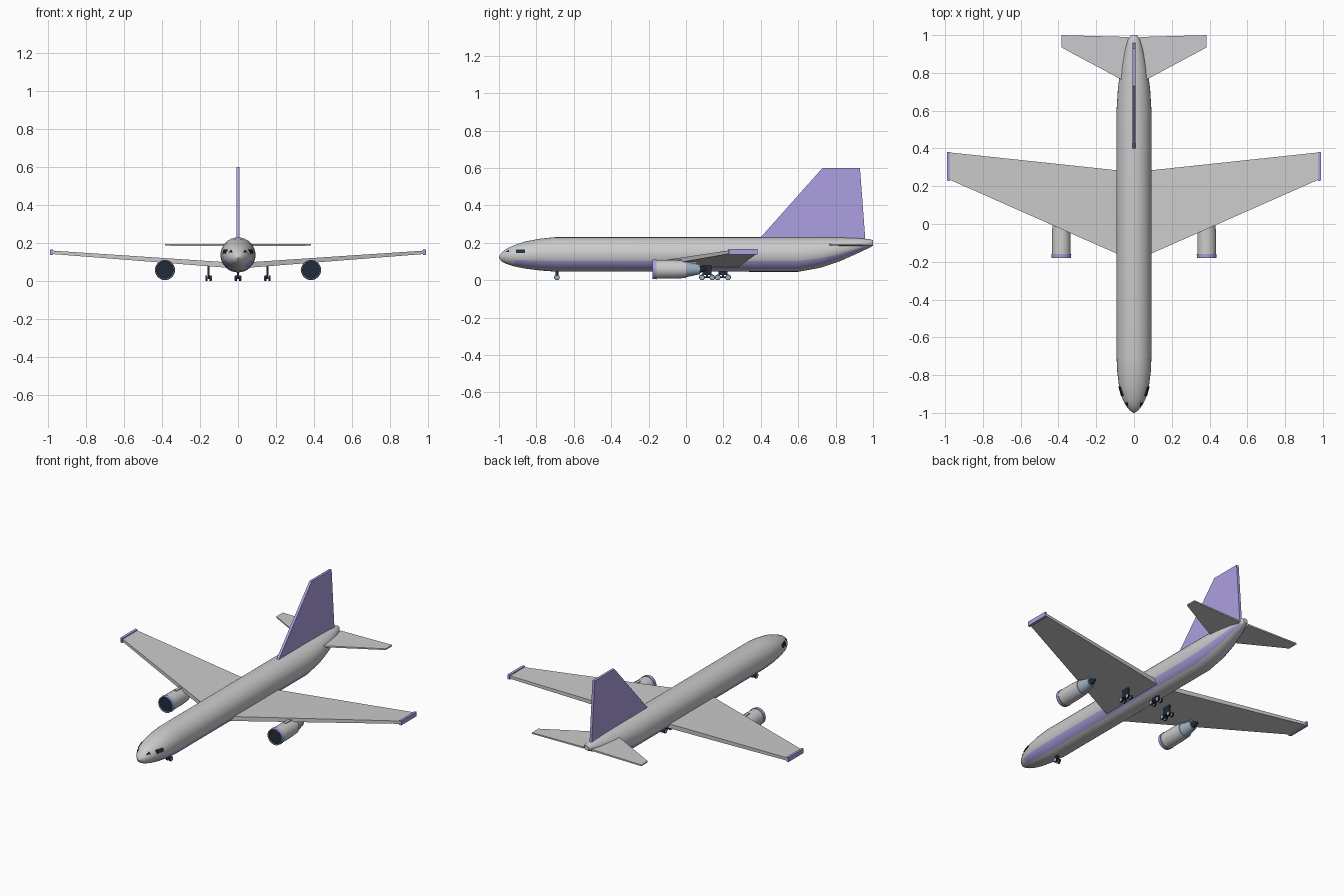
import bpy, bmesh, math
from mathutils import Vector

if "Cube" in bpy.data.objects:
    bpy.data.objects.remove(bpy.data.objects["Cube"])


def material(name, rgb):
    m = bpy.data.materials.new(name)
    m.diffuse_color = (*rgb, 1)
    m.use_nodes = True
    m.node_tree.nodes["Principled BSDF"].inputs["Base Color"].default_value = m.diffuse_color
    return m


GREY = material("light grey", (0.60, 0.60, 0.61))
PURPLE = material("lilac", (0.42, 0.35, 0.75))
DARK = material("dark navy", (0.014, 0.025, 0.04))
STEEL = material("blue grey", (0.33, 0.43, 0.53))


def loft(name, rings, mats, rule=None, smooth=False):
    """Bridge closed rings of points, cap both ends; rule(segment, index) picks the material."""
    bm = bmesh.new()
    loops = [[bm.verts.new(p) for p in ring] for ring in rings]
    n = len(loops[0])
    for s in range(len(loops) - 1):
        for i in range(n):
            j = (i + 1) % n
            f = bm.faces.new((loops[s][i], loops[s][j], loops[s + 1][j], loops[s + 1][i]))
            f.material_index = rule(s, i) if rule else 0
    for s, loop in ((0, loops[0]), (len(loops) - 2, loops[-1])):
        bm.faces.new(loop).material_index = rule(s, 0) if rule else 0
    bmesh.ops.recalc_face_normals(bm, faces=bm.faces)
    me = bpy.data.meshes.new(name)
    bm.to_mesh(me)
    bm.free()
    for m in mats:
        me.materials.append(m)
    ob = bpy.data.objects.new(name, me)
    bpy.context.collection.objects.link(ob)
    if smooth:
        bpy.ops.object.select_all(action='DESELECT')
        ob.select_set(True)
        bpy.context.view_layer.objects.active = ob
        bpy.ops.object.shade_smooth_by_angle(angle=math.radians(35))
    return ob


def ellipse(cx, y, cz, rx, rz, n):
    return [(cx + rx * math.cos(2 * math.pi * i / n), y, cz + rz * math.sin(2 * math.pi * i / n))
            for i in range(n)]


def box(name, x, y, z, mat):
    """Box from (min, max) pairs."""
    return loft(name, [[(x[0], y[0], h), (x[1], y[0], h), (x[1], y[1], h), (x[0], y[1], h)] for h in z], [mat])


def panel(name, s, root, tip, mat):
    """Wing-like slab: root and tip are (x, lead y, trail y, low z, high z)."""
    return loft(name, [[(s * x, a, lo), (s * x, b, lo), (s * x, b, hi), (s * x, a, hi)]
                       for x, a, b, lo, hi in (root, tip)], [mat])


# Fuselage stations: y, half width, bottom, top
BODY = [(-1, .004, .118, .126), (-.985, .024, .1, .148), (-.96, .044, .087, .168), (-.92, .064, .074, .187),
        (-.86, .079, .062, .207), (-.78, .089, .052, .222), (-.7, .0925, .046, .23), (.6, .0925, .045, .23),
        (.72, .085, .067, .23), (.82, .071, .1, .229), (.92, .049, .145, .225), (.98, .03, .173, .22),
        (1, .016, .184, .214)]
N = 32


def stripe(s, i):
    # lilac band low on both flanks
    side = i if i >= 24 else 47 - i
    return 1 if 27 <= side <= 29 and 3 <= s <= 10 else 0


loft("fuselage", [ellipse(0, y, (b + t) / 2, w, (t - b) / 2, N) for y, w, b, t in BODY],
     [GREY, PURPLE], stripe, True)


def skin(y, z, off):
    """Point on the right flank of the fuselage, pushed out by off."""
    for a, b in zip(BODY, BODY[1:]):
        if a[0] <= y <= b[0]:
            k = (y - a[0]) / (b[0] - a[0])
            w, lo, hi = (a[i] + k * (b[i] - a[i]) for i in (1, 2, 3))
            r = (2 * z - lo - hi) / (hi - lo)
            return Vector((w * math.sqrt(max(0, 1 - r * r)) + off, y, z))


def window(name, s, corners):
    rings = [[skin(y, z, off) for y, z in corners] for off in (-.004, .005)]
    loft(name, [[(s * p.x, p.y, p.z) for p in r] for r in rings], [DARK])


# Tail fin
loft("tail_fin", [[(x, .37, .2), (x, .96, .2), (x, .93, .6), (x, .73, .6), (x, .4, .23)]
                  for x in (-.008, .008)], [PURPLE])

# Engine profile: y, radius, and the colour of the segment that follows
ENGINE = [(-.172, .044, 0), (-.18, .047, 0), (-.18, .051, 0), (-.158, .053, 0), (-.158, .05, 1),
          (-.06, .05, 1), (.0, .046, 1), (.0, .042, 2), (.075, .026, 2), (.075, .019, 3), (.11, .008, 3)]


def wheel(name, x, y, r=.015):
    # dark tyre with a pale hub on each face
    loft(name, [ [(x + dx, p[0], p[2]) for p in ellipse(y, 0, r, q, q, 16)]
                 for dx, q in ((-.0062, r * .75), (-.005, r * .75), (-.005, r), (.005, r),
                               (.005, r * .75), (.0062, r * .75))],
         [DARK, STEEL], lambda s, i: 1 if s in (0, 4) else 0)


def gear(name, x, axles, top):
    """Wheel pairs on a truck beam with a leg."""
    for k, y in enumerate(axles):
        for d in (-.011, .011):
            wheel(f"{name}_wheel", x + d, y)
        box(f"{name}_axle", (x - .011, x + .011), (y - .003, y + .003), (.012, .018), DARK)
    if len(axles) > 1:
        box(f"{name}_beam", (x - .004, x + .004), (axles[0], axles[-1]), (.011, .02), DARK)
    mid = sum(axles) / len(axles)
    half = .025 if len(axles) > 1 else .008
    box(f"{name}_leg", (x - .006, x + .006), (mid - half, mid + half), (.028, top), DARK)
    box(f"{name}_post", (x - .004, x + .004), (mid - .006, mid + .006), (.012, .03), DARK)


gear("nose_gear", 0, [-.69], .06)
gear("centre_gear", 0, [.17, .225], .06)

for s, side in ((-1, "left"), (1, "right")):
    # Main wing with coloured tip cap
    panel(f"{side}_wing", s, (.03, -.184, .278, .068, .097), (.977, .235, .379, .142, .16), GREY)
    panel(f"{side}_wing_tip", s, (.974, .226, .382, .137, .165), (.99, .23, .382, .138, .166), PURPLE)
    # Tailplane
    panel(f"{side}_tailplane", s, (.03, .745, .99, .184, .194), (.385, .935, 1.0, .186, .194), GREY)
    # Cockpit windows
    window(f"{side}_side_window", s, [(-.91, .146), (-.86, .146), (-.86, .165), (-.91, .165)])
    window(f"{side}_front_window", s, [(-.966, .151), (-.946, .151), (-.946, .164)])
    # Engine and its pylon
    loft(f"{side}_engine", [ellipse(s * .385, y, .058, r, r, 28) for y, r, _ in ENGINE],
         [PURPLE, GREY, STEEL, DARK], lambda k, i: ENGINE[k][2], True)
    loft(f"{side}_fan", [ellipse(s * .385, y, .058, r, r, 28) for y, r in ((-.176, .0445), (-.171, .0445))], [DARK])
    box(f"{side}_pylon", (s * .385 - .009, s * .385 + .009), (-.08, .06), (.09, .112), GREY)
    # Wing gear
    gear(f"{side}_main_gear", s * .155, [.085, .14], .085)
